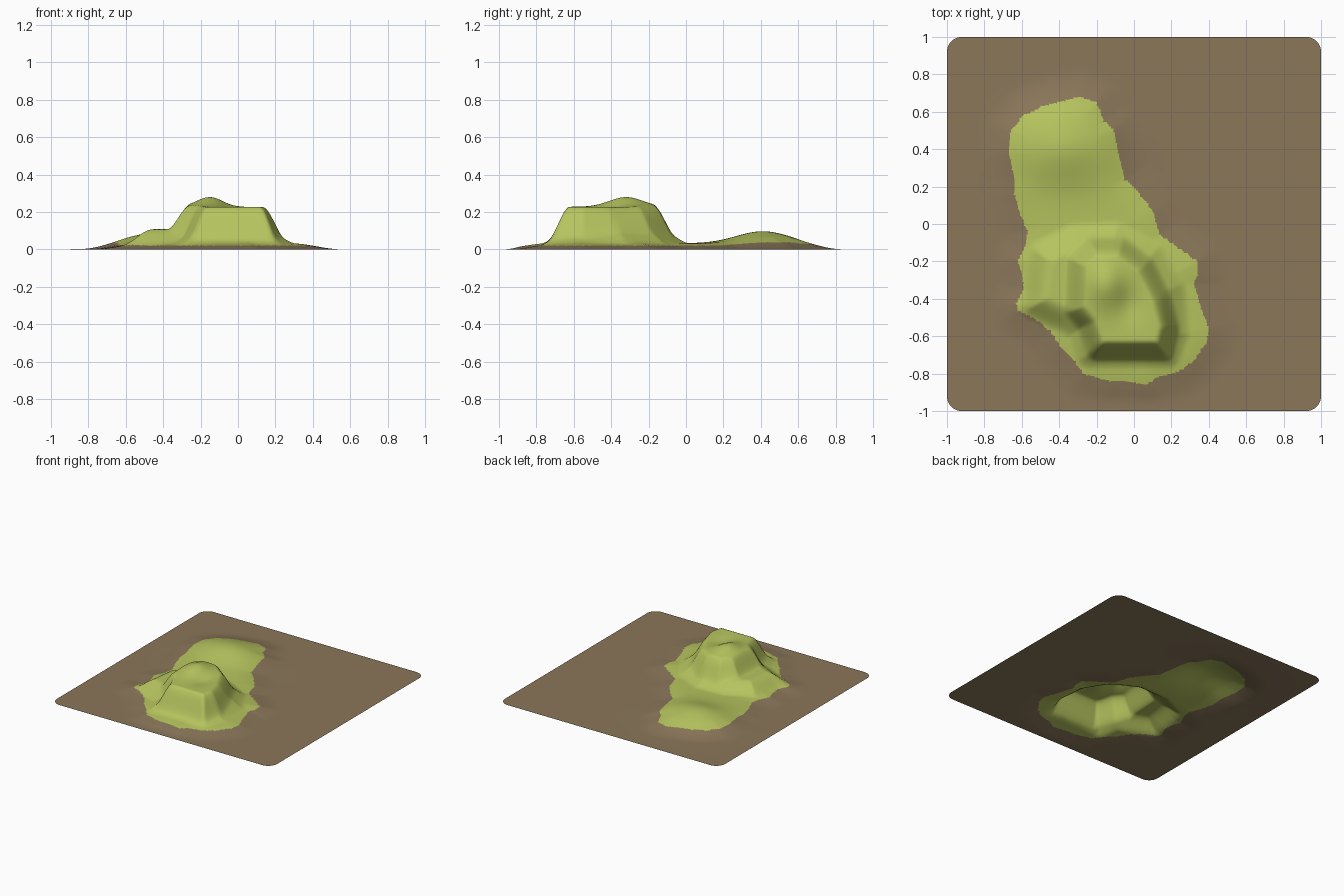
import bpy
import bmesh
import math

if "Cube" in bpy.data.objects:
    bpy.data.objects.remove(bpy.data.objects["Cube"])

N = 180            # grid cells per side
CORNER = 0.08      # rounding of the sheet corners

# Outlines seen from above: grass edge, lower skirt of the hill, upper core
GRASS = [(-.29, .68), (-.20, .65), (-.16, .55), (-.11, .51), (-.08, .36), (-.05, .24),
         (.03, .16), (.10, .07), (.14, -.06), (.27, -.15), (.34, -.20), (.34, -.27),
         (.32, -.32), (.36, -.45), (.40, -.56), (.39, -.63), (.32, -.73), (.24, -.79),
         (.12, -.82), (.07, -.86), (-.05, -.84), (-.13, -.84), (-.20, -.82), (-.27, -.80),
         (-.33, -.72), (-.39, -.66), (-.45, -.57), (-.54, -.50), (-.62, -.46), (-.63, -.43),
         (-.59, -.35), (-.60, -.26), (-.62, -.20), (-.58, -.12), (-.57, -.04), (-.61, .06),
         (-.64, .16), (-.64, .25), (-.67, .38), (-.66, .50), (-.59, .58), (-.49, .63)]
SKIRT = [(-.50, -.16), (-.54, -.44), (-.38, -.51), (-.29, -.56), (-.25, -.70), (.18, -.70),
         (.23, -.58), (.21, -.34), (.10, -.16), (-.10, -.06), (-.32, -.07)]
CORE = [(-.31, -.20), (-.32, -.46), (-.25, -.54), (-.20, -.68), (.16, -.68),
        (.19, -.55), (.15, -.40), (.06, -.22), (-.07, -.12), (-.22, -.12)]


def outline_distance(x, y, poly):
    """Signed distance to an outline (positive inside) and the nearest point on it."""
    best, near, inside = 1e9, None, False
    ax, ay = poly[-1]
    for bx, by in poly:
        dx, dy = bx - ax, by - ay
        t = max(0.0, min(1.0, ((x - ax) * dx + (y - ay) * dy) / (dx * dx + dy * dy)))
        px, py = ax + t * dx, ay + t * dy
        d = (x - px) ** 2 + (y - py) ** 2
        if d < best:
            best, near = d, (px, py)
        if (ay > y) != (by > y) and x < ax + (y - ay) * dx / dy:
            inside = not inside
        ax, ay = bx, by
    d = math.sqrt(best)
    return (d if inside else -d), near


def step(d, lo, hi):
    t = max(0.0, min(1.0, (d - lo) / (hi - lo)))
    return t * t * (3 - 2 * t)


def bump(x, y, cx, cy, sx, sy, h):
    return h * math.exp(-((x - cx) / sx) ** 2 / 2 - ((y - cy) / sy) ** 2 / 2)


def height(x, y, d):
    z = 0.033 * step(d, -0.16, 0.12)                                   # apron
    z += bump(x, y, -.38, .41, .18, .14, .064)                         # back hill
    z += 0.075 * step(outline_distance(x, y, SKIRT)[0], -.08, .08)     # skirt
    z += 0.120 * step(outline_distance(x, y, CORE)[0], -.06, .06)      # core
    z += bump(x, y, -.15, -.32, .07, .09, .052)                        # peak
    z += bump(x, y, -.02, -.43, .05, .07, -.015)                       # dip by the rim
    return z * step(1 - max(abs(x), abs(y)), 0, .12)


def round_corner(x, y):
    """Map the square corners of the sheet onto quarter circles."""
    c = 1 - CORNER
    qx, qy = abs(x) - c, abs(y) - c
    if qx > 0 and qy > 0:
        s = max(qx, qy) / math.hypot(qx, qy)
        return math.copysign(c + qx * s, x), math.copysign(c + qy * s, y)
    return x, y


def material(name, rgb):
    m = bpy.data.materials.new(name)
    m.diffuse_color = (*rgb, 1)
    m.use_nodes = True
    m.node_tree.nodes["Principled BSDF"].inputs["Base Color"].default_value = m.diffuse_color
    return m


# Terrain sheet, with vertices snapped to the grass edge for a clean colour border
bm = bmesh.new()
bmesh.ops.create_grid(bm, x_segments=N, y_segments=N, size=1)
snap = 0.45 * 2 / N
for v in bm.verts:
    x, y = round_corner(v.co.x, v.co.y)
    d, near = outline_distance(x, y, GRASS)
    if abs(d) < snap:
        x, y = near
        d = 0.0
    v.co = (x, y, height(x, y, d))

# Grass faces inside the outline, soil outside
for f in bm.faces:
    c = f.calc_center_median()
    f.material_index = 1 if outline_distance(c.x, c.y, GRASS)[0] > 0 else 0
    f.smooth = True

mesh = bpy.data.meshes.new("terrain_sheet")
bm.to_mesh(mesh)
bm.free()
mesh.materials.append(material("soil brown", (.258, .184, .102)))
mesh.materials.append(material("grass green", (.468, .552, .112)))
terrain = bpy.data.objects.new("terrain_sheet", mesh)
bpy.context.collection.objects.link(terrain)
